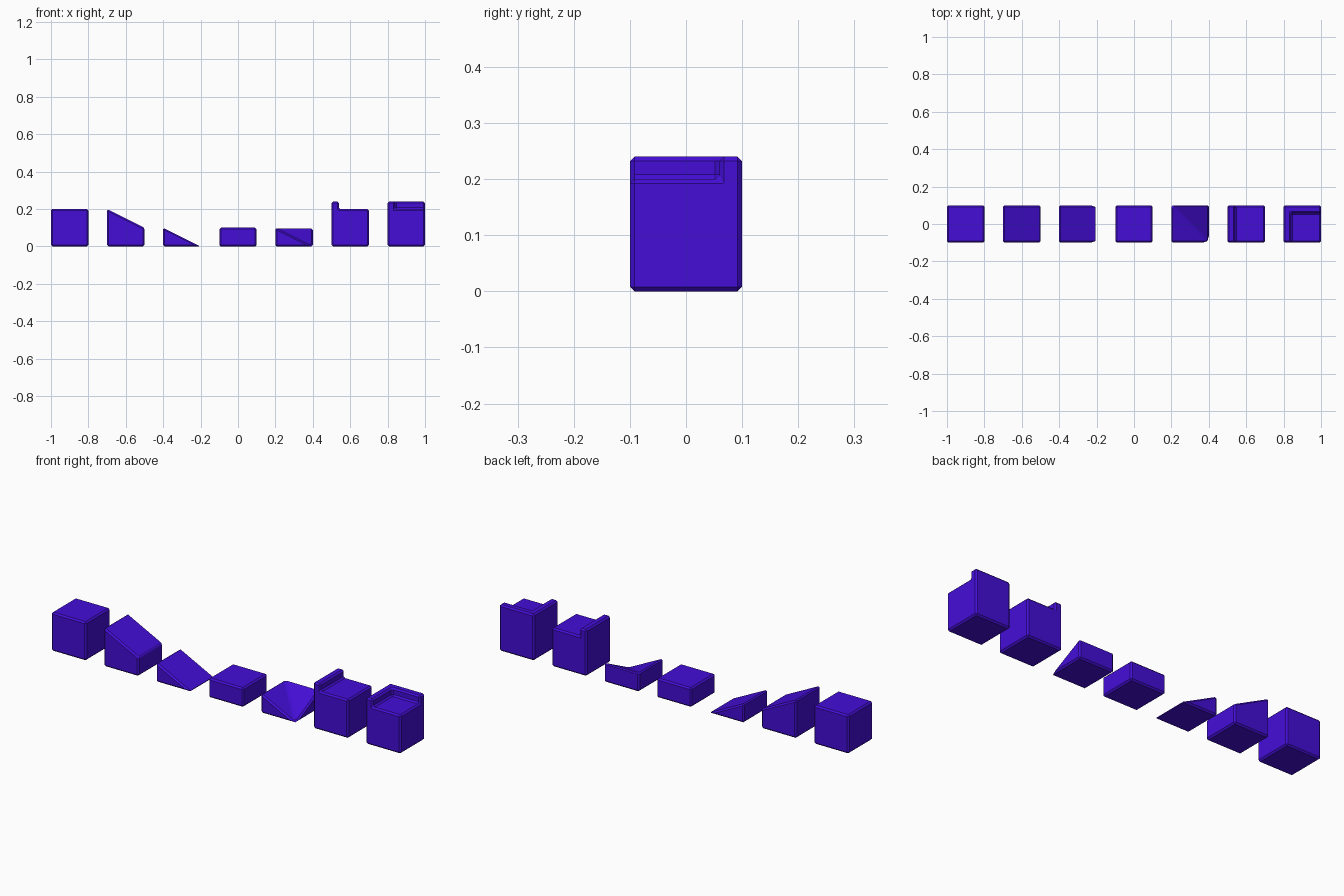
import bpy
import bmesh
from mathutils import Vector

cube = bpy.data.objects.get("Cube")
if cube:
    bpy.data.objects.remove(cube, do_unlink=True)

HALF = 0.1       # half the footprint of a block
CURB = 0.04      # curb width and height
CHAMFER = 0.008
SPACING = 0.3

violet = bpy.data.materials.new("violet")
violet.use_nodes = True
colour = (0.058, 0.004, 0.68, 1)
violet.diffuse_color = colour
violet.node_tree.nodes["Principled BSDF"].inputs["Base Color"].default_value = colour


def finish(name, bm, slot):
    """Turn a bmesh into a block standing at its slot in the row."""
    bmesh.ops.recalc_face_normals(bm, faces=bm.faces)
    mesh = bpy.data.meshes.new(name)
    bm.to_mesh(mesh)
    bm.free()
    mesh.materials.append(violet)
    obj = bpy.data.objects.new(name, mesh)
    bpy.context.collection.objects.link(obj)
    obj.location.x = slot * SPACING
    return obj


def chamfer(obj):
    bevel = obj.modifiers.new("chamfer", 'BEVEL')
    bevel.width = CHAMFER
    bevel.segments = 1
    bevel.limit_method = 'ANGLE'
    bevel.use_clamp_overlap = False


def profile_block(name, slot, profile):
    """Extrude an x-z outline through the depth of the block."""
    bm = bmesh.new()
    face = bm.faces.new([bm.verts.new((x, -HALF, z)) for x, z in profile])
    side = bmesh.ops.extrude_face_region(bm, geom=[face])["geom"]
    verts = [g for g in side if isinstance(g, bmesh.types.BMVert)]
    bmesh.ops.translate(bm, verts=verts, vec=(0, 2 * HALF, 0))
    obj = finish(name, bm, slot)
    chamfer(obj)
    return obj


def box(name, slot, low, high):
    low, high = Vector(low), Vector(high)
    bm = bmesh.new()
    bmesh.ops.create_cube(bm, size=1)
    bmesh.ops.scale(bm, verts=bm.verts, vec=high - low)
    bmesh.ops.translate(bm, verts=bm.verts, vec=(low + high) / 2)
    return finish(name, bm, slot)


def sloped(left, right):
    outline = [(-HALF, 0), (HALF, 0), (HALF, right), (-HALF, left)]
    return outline[:2] + outline[3:] if right == 0 else outline


# Plain and sloped blocks
profile_block("full_block", -3, sloped(0.2, 0.2))
profile_block("upper_ramp", -2, sloped(0.2, 0.1))
profile_block("lower_ramp", -1, sloped(0.1, 0))
profile_block("half_block", 0, sloped(0.1, 0.1))

# Inner corner ramp: three high corners, the front right one at the ground
bm = bmesh.new()
plan = [(-HALF, -HALF), (HALF, -HALF), (HALF, HALF), (-HALF, HALF)]
a, b, c, d = [bm.verts.new((x, y, 0)) for x, y in plan]
e, g, h = [bm.verts.new((x, y, 0.1)) for x, y in (plan[0], plan[2], plan[3])]
for loop in ((a, d, c, b), (a, b, e), (b, c, g), (c, d, h, g),
             (d, a, e, h), (e, b, h), (b, g, h)):
    bm.faces.new(loop)
chamfer(finish("corner_ramp", bm, 1))

# Block with a curb along one side
inner = -HALF + CURB
profile_block("curb_block", 2, [(-HALF, 0), (HALF, 0), (HALF, 0.2),
                                (inner, 0.2), (inner, 0.2 + CURB), (-HALF, 0.2 + CURB)])

# Block with a curb along the side and the back
corner = box("curb_corner_block", 3, (-HALF, -HALF, 0), (HALF, HALF, 0.2 + CURB))
cutter = box("curb_cutter", 3, (inner, -0.2, 0.2), (0.2, HALF - CURB, 0.4))
cutter.hide_render = True
cut = corner.modifiers.new("recess", 'BOOLEAN')
cut.operation = 'DIFFERENCE'
cut.solver = 'EXACT'
cut.object = cutter
bpy.context.view_layer.objects.active = corner
bpy.ops.object.modifier_apply(modifier=cut.name)
bpy.data.objects.remove(cutter, do_unlink=True)
chamfer(corner)
